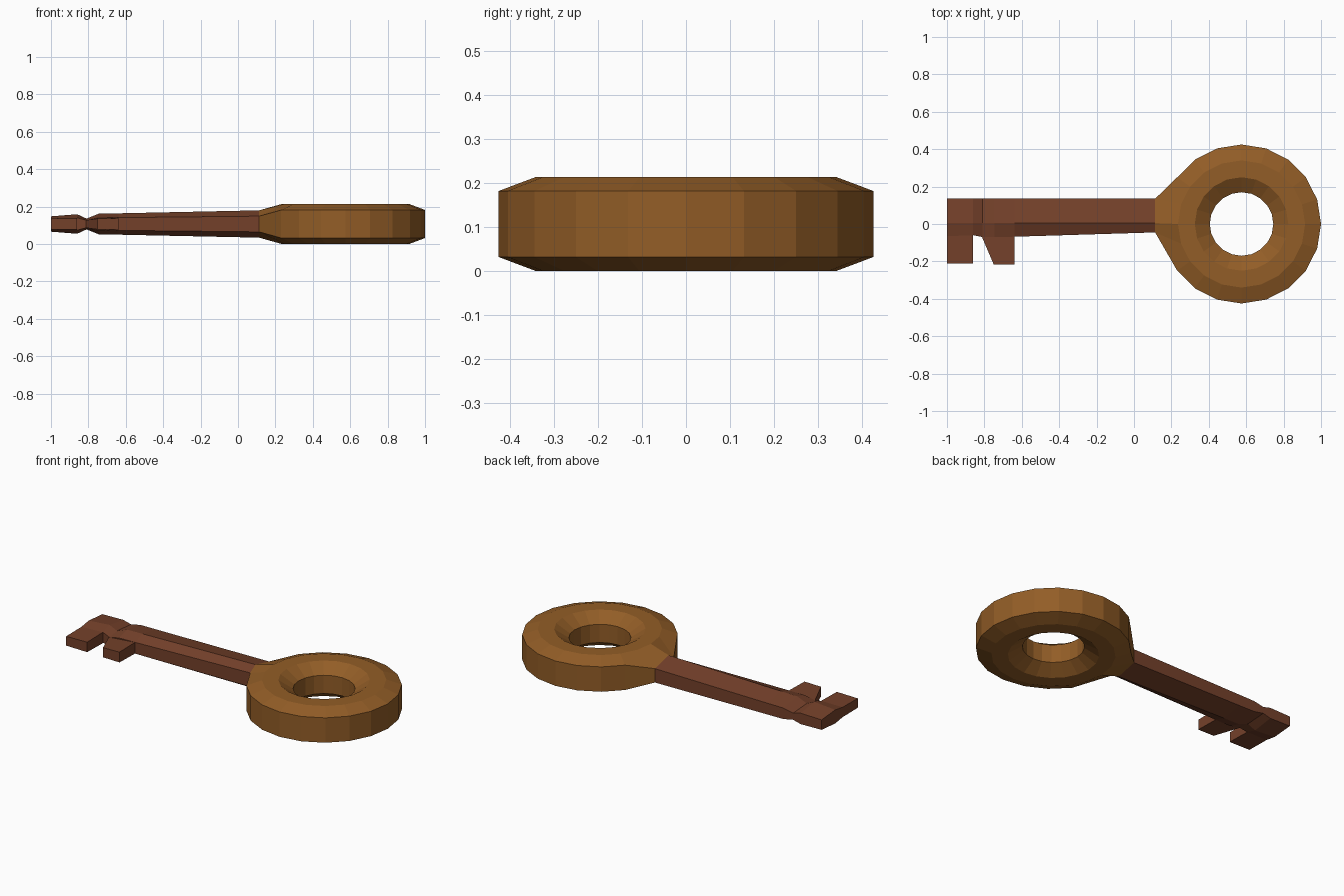
import bpy, bmesh, math

if "Cube" in bpy.data.objects:
    bpy.data.objects.remove(bpy.data.objects["Cube"])

ZC = 0.107  # middle height of the flat-lying key


def material(name, rgb):
    m = bpy.data.materials.new(name)
    m.diffuse_color = (*rgb, 1)
    m.use_nodes = True
    m.node_tree.nodes["Principled BSDF"].inputs["Base Color"].default_value = m.diffuse_color
    return m


brass = material("golden brown", (0.29, 0.110, 0.020))
rust = material("reddish brown", (0.175, 0.052, 0.023))


def loft(name, rings, mat, closed=False):
    """Skin equal-length point loops; cap the ends unless closed."""
    bm = bmesh.new()
    loops = [[bm.verts.new(p) for p in r] for r in rings]
    n = len(rings[0])
    for k in range(len(loops) if closed else len(loops) - 1):
        a, b = loops[k], loops[(k + 1) % len(loops)]
        for i in range(n):
            j = (i + 1) % n
            bm.faces.new((a[i], a[j], b[j], b[i]))
    if not closed:
        bm.faces.new(loops[0])
        bm.faces.new(loops[-1])
    bmesh.ops.recalc_face_normals(bm, faces=bm.faces)
    me = bpy.data.meshes.new(name)
    bm.to_mesh(me)
    bm.free()
    me.materials.append(mat)
    ob = bpy.data.objects.new(name, me)
    bpy.context.collection.objects.link(ob)
    return ob


# Bow: 20-sided ring with bevelled rims, pulled out to meet the shaft
profile = [(0.425, -0.075), (0.425, 0.075), (0.34, 0.107), (0.25, 0.107),
           (0.17, 0.055), (0.17, -0.055), (0.25, -0.107), (0.34, -0.107)]
neck = {9: (0.135, 0.042), 10: (0.005, 0.073), 11: (-0.045, 0.042)}
rings = []
for i in range(20):
    a = math.tau * i / 20
    ring = []
    for k, (r, z) in enumerate(profile):
        x, y = 0.575 + r * math.cos(a), r * math.sin(a)
        if k < 2 and i in neck:
            x, y = 0.113, neck[i][0]
            z = math.copysign(neck[i][1], z)
        ring.append((x, y, ZC + z))
    rings.append(ring)
loft("bow_ring", rings, brass, closed=True)


# Shaft: ridged six-sided bar with a groove before its tip
def bar(x, front, ridge, edge):
    return [(x, 0.135, ZC - edge), (x, 0.135, ZC + edge), (x, 0.005, ZC + ridge),
            (x, front, ZC + edge), (x, front, ZC - edge), (x, 0.005, ZC - ridge)]


loft("shaft", [bar(-1, -0.065, 0.041, 0.030), bar(-0.86, -0.06, 0.052, 0.033),
               bar(-0.81, -0.07, 0.029, 0.020), bar(-0.745, -0.07, 0.055, 0.033),
               bar(-0.64, -0.068, 0.057, 0.034), bar(0.113, -0.045, 0.073, 0.042)], rust)


# Teeth: flat blades growing from the front edge of the shaft
def blade(y, x0, x1, e0, e1):
    return [(x0, y, ZC - e0), (x0, y, ZC + e0), (x1, y, ZC + e1), (x1, y, ZC - e1)]


loft("tip_tooth", [blade(-0.06, -1, -0.86, 0.030, 0.033),
                   blade(-0.21, -1, -0.86, 0.028, 0.030)], rust)
loft("inner_tooth", [blade(-0.065, -0.815, -0.64, 0.020, 0.034),
                     blade(-0.216, -0.75, -0.64, 0.029, 0.031)], rust)
